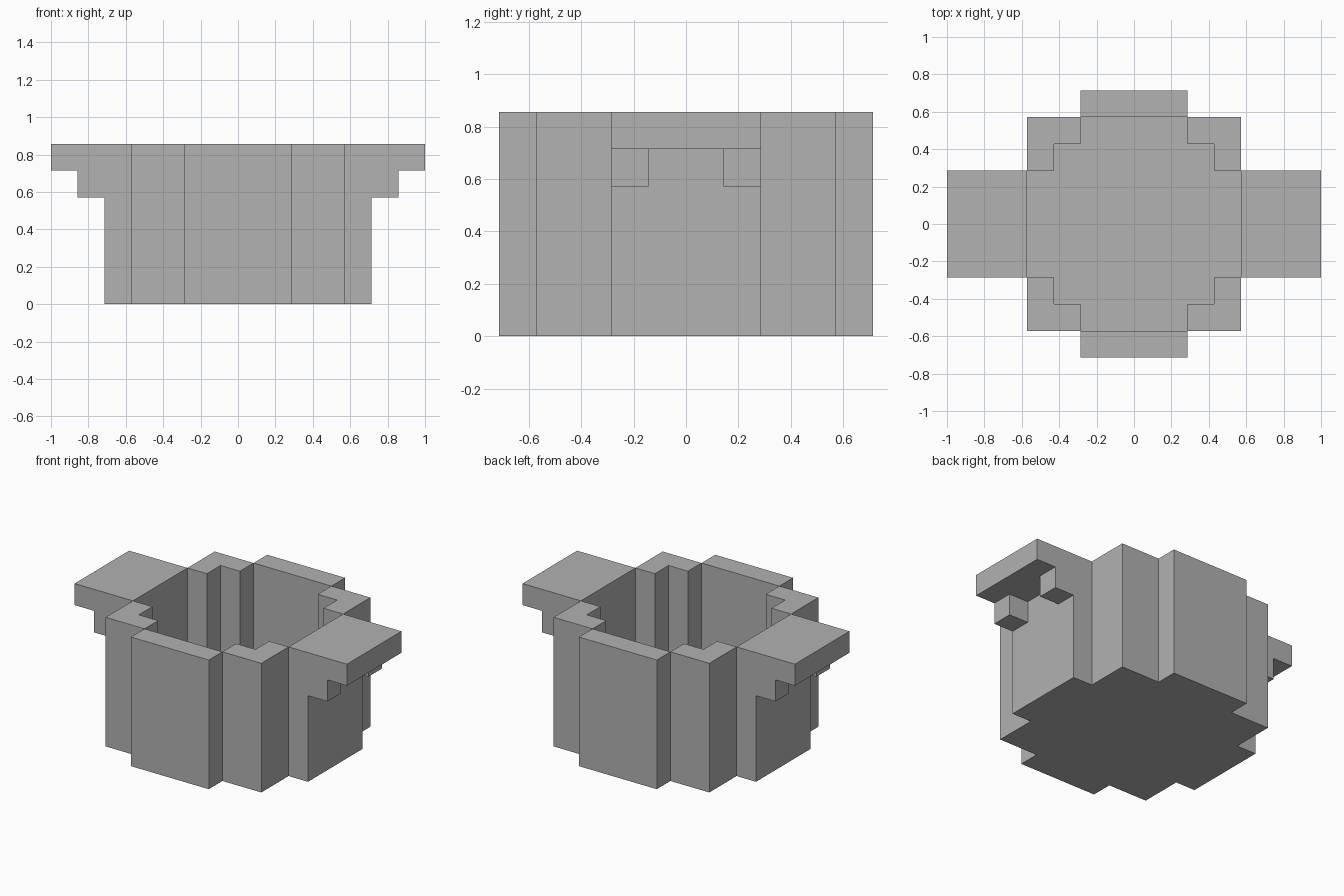
import bpy
import bmesh

U = 1 / 7  # one block

cube = bpy.data.objects.get("Cube")
if cube:
    bpy.data.objects.remove(cube, do_unlink=True)

grey = bpy.data.materials.new("plain_grey")
grey.use_nodes = True
colour = (0.445, 0.445, 0.445, 1)
grey.diffuse_color = colour
grey.node_tree.nodes["Principled BSDF"].inputs["Base Color"].default_value = colour


def prism(name, outline, bottom, top):
    """Extrude a footprint, given in blocks, between two heights."""
    bm = bmesh.new()
    base = bm.faces.new([bm.verts.new((x * U, y * U, bottom * U)) for x, y in outline])
    made = bmesh.ops.extrude_face_region(bm, geom=[base], use_keep_orig=True)["geom"]
    verts = [v for v in made if isinstance(v, bmesh.types.BMVert)]
    bmesh.ops.translate(bm, verts=verts, vec=(0, 0, (top - bottom) * U))
    bmesh.ops.recalc_face_normals(bm, faces=bm.faces)
    mesh = bpy.data.meshes.new(name)
    bm.to_mesh(mesh)
    bm.free()
    mesh.materials.append(grey)
    obj = bpy.data.objects.new(name, mesh)
    bpy.context.collection.objects.link(obj)
    return obj


def rect(x0, x1, y0, y1):
    return [(x0, y0), (x1, y0), (x1, y1), (x0, y1)]


# Stepped floor filling the inside of the pot
quarter = [(4, 2), (3, 2), (3, 3), (2, 3), (2, 4)]
floor_outline = (quarter
                 + [(-x, y) for x, y in reversed(quarter)]
                 + [(-x, -y) for x, y in quarter]
                 + [(x, -y) for x, y in reversed(quarter)])
prism("floor", floor_outline, 0, 1)

# Front and back walls
for side, s in (("front", -1), ("back", 1)):
    prism(side + "_wall", rect(-2, 2, 4 * s, 5 * s), 0, 6)

# Side walls and their handles
for side, s in (("left", 1), ("right", -1)):
    prism(side + "_wall", rect(4 * s, 5 * s, -2, 2), 0, 6)
    prism(side + "_handle", rect(5 * s, 7 * s, -2, 2), 5, 6)
    for end, t in (("front", -1), ("back", 1)):
        prism(f"{side}_{end}_bracket", rect(5 * s, 6 * s, t, 2 * t), 4, 5)

        # L-shaped corner post
        corner = [(2, 4), (4, 4), (4, 2), (3, 2), (3, 3), (2, 3)]
        prism(f"{side}_{end}_corner", [(x * s, y * t) for x, y in corner], 0, 6)
